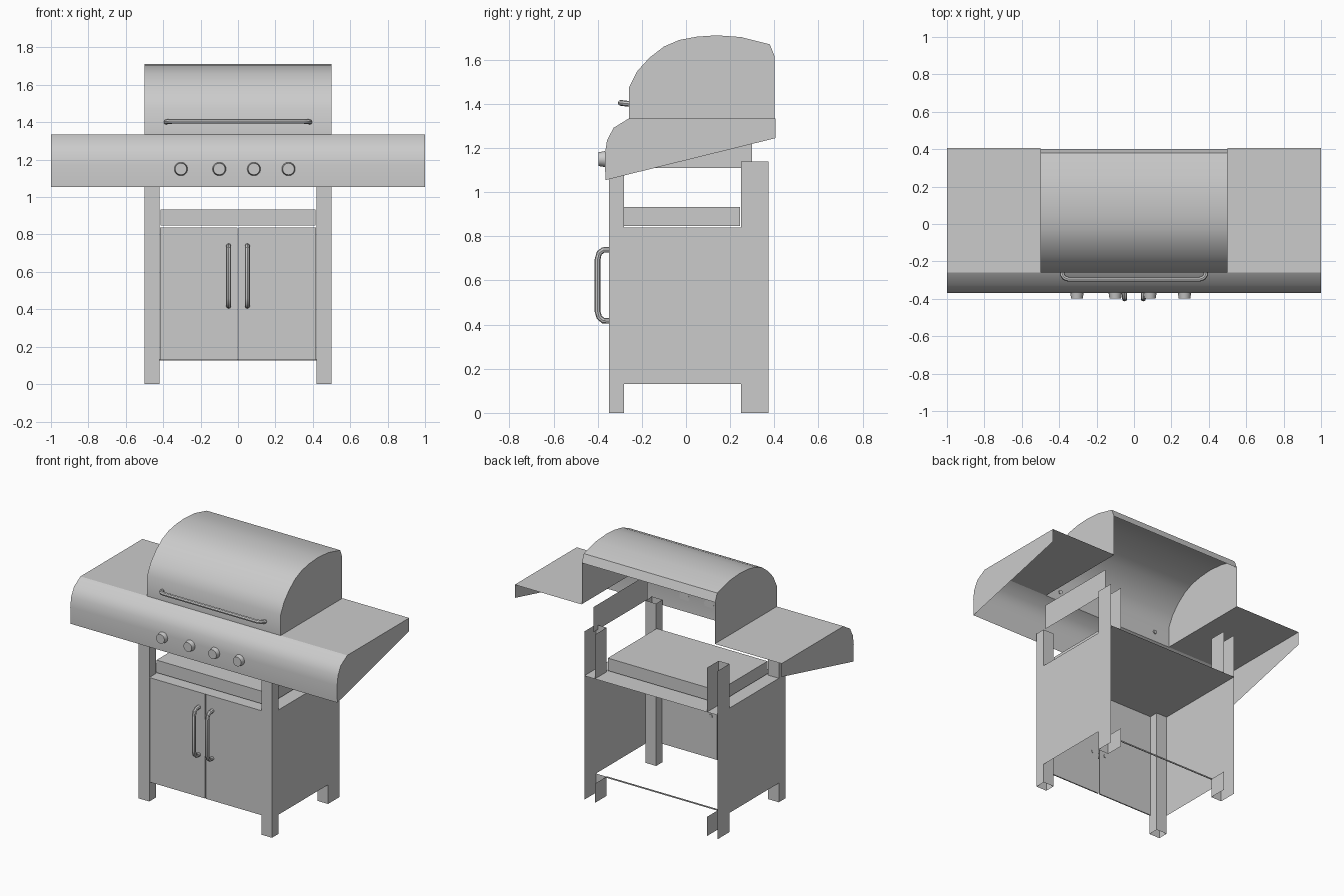
import bpy, bmesh, math
from mathutils import Vector

cube = bpy.data.objects.get("Cube")
if cube:
    bpy.data.objects.remove(cube, do_unlink=True)

steel = bpy.data.materials.new("brushed grey steel")
steel.use_nodes = True
GREY = (0.6, 0.6, 0.6, 1)
steel.diffuse_color = GREY
steel.node_tree.nodes["Principled BSDF"].inputs["Base Color"].default_value = GREY


def finish(name, bm, smooth=False):
    me = bpy.data.meshes.new(name)
    bm.to_mesh(me)
    bm.free()
    me.materials.append(steel)
    ob = bpy.data.objects.new(name, me)
    bpy.context.collection.objects.link(ob)
    if smooth:
        bpy.ops.object.select_all(action="DESELECT")
        ob.select_set(True)
        bpy.context.view_layer.objects.active = ob
        bpy.ops.object.shade_smooth_by_angle(angle=math.radians(35))
    return ob


def face(bm, pts):
    return bm.faces.new([bm.verts.new(p) for p in pts])


def sweep(bm, profile, x0, x1):
    """Sheet following a (y, z) profile, stretched from x0 to x1."""
    a = [bm.verts.new((x0, y, z)) for y, z in profile]
    b = [bm.verts.new((x1, y, z)) for y, z in profile]
    for i in range(len(profile) - 1):
        bm.faces.new((a[i], a[i + 1], b[i + 1], b[i]))


def side_face(bm, x, profile):
    face(bm, [(x, y, z) for y, z in profile])


def box(bm, x, y, z, skip=""):
    """Box from three ranges; skip lists the open sides."""
    (x0, x1), (y0, y1), (z0, z1) = sorted(x), y, z
    walls = {
        "l": [(x0, y1, z0), (x0, y0, z0), (x0, y0, z1), (x0, y1, z1)],
        "r": [(x1, y0, z0), (x1, y1, z0), (x1, y1, z1), (x1, y0, z1)],
        "f": [(x0, y0, z0), (x1, y0, z0), (x1, y0, z1), (x0, y0, z1)],
        "b": [(x1, y1, z0), (x0, y1, z0), (x0, y1, z1), (x1, y1, z1)],
        "d": [(x0, y1, z0), (x1, y1, z0), (x1, y0, z0), (x0, y0, z0)],
        "u": [(x0, y0, z1), (x1, y0, z1), (x1, y1, z1), (x0, y1, z1)],
    }
    for key, pts in walls.items():
        if key not in skip:
            face(bm, pts)


def tube(name, points, radius):
    """Round bar through the points, turned into a mesh."""
    cu = bpy.data.curves.new(name, "CURVE")
    cu.dimensions = "3D"
    cu.bevel_depth = radius
    cu.bevel_resolution = 2
    cu.use_fill_caps = True
    sp = cu.splines.new("POLY")
    sp.points.add(len(points) - 1)
    for p, co in zip(sp.points, points):
        p.co = (*co, 1)
    tmp = bpy.data.objects.new(name + "_path", cu)
    bpy.context.collection.objects.link(tmp)
    dg = bpy.context.evaluated_depsgraph_get()
    bm = bmesh.new()
    bm.from_mesh(tmp.evaluated_get(dg).to_mesh())
    bpy.data.objects.remove(tmp, do_unlink=True)
    finish(name, bm, True)


# Domed lid: rolled sheet with two end caps, open behind and below
dome = [(-.258, 1.335), (-.258, 1.475), (-.22, 1.55), (-.165, 1.61), (-.1, 1.66),
        (-.03, 1.69), (.05, 1.705), (.14, 1.711), (.25, 1.703), (.38, 1.67), (.402, 1.615)]
bm = bmesh.new()
sweep(bm, dome, -.5, .5)
for x in (-.5, .5):
    side_face(bm, x, dome + [(.402, 1.335)])
finish("lid", bm, True)

# Control console: rolled front running into the two side shelves
nose = [(-.365, 1.055), (-.368, 1.17), (-.358, 1.235), (-.328, 1.292), (-.258, 1.335)]
bm = bmesh.new()
sweep(bm, nose, -1, 1)
finish("console_front", bm, True)
for s, side in ((-1, "right"), (1, "left")):
    bm = bmesh.new()
    sweep(bm, [(-.258, 1.335), (.405, 1.335)], s * .5, s)
    side_face(bm, s, nose + [(.405, 1.335), (.405, 1.245)])
    finish(side + "_shelf", bm)

    # Cabinet side sheet
    bm = bmesh.new()
    side_face(bm, s * .5, [(-.35, .13), (.375, .13), (.375, .84), (-.35, .84)])
    finish(side + "_cabinet_side", bm)

    # Front leg: hollow square post
    bm = bmesh.new()
    box(bm, (s * .5, s * .42), (-.35, -.28), (0, 1.1), "du")
    finish(side + "_front_leg", bm)

    # Back leg: channel open to the rear, split into foot and upper post
    bm = bmesh.new()
    box(bm, (s * .5, s * .42), (.25, .375), (0, .13), "bdu")
    box(bm, (s * .5, s * .42), (.25, .375), (.84, 1.14), "bdu")
    finish(side + "_back_leg", bm)

    # Door
    bm = bmesh.new()
    box(bm, (s * .004, s * .418), (-.346, -.338), (.13, .838))
    finish(side + "_door", bm)

    # Door handle
    x = s * .05
    tube(side + "_door_handle",
         [(x, -.334, .74), (x, -.375, .738), (x, -.393, .725), (x, -.401, .695),
          (x, -.401, .46), (x, -.393, .433), (x, -.375, .418), (x, -.334, .416)], .013)

# Firebox side plate
bm = bmesh.new()
side_face(bm, .485, [(-.28, 1.11), (.3, 1.11), (.3, 1.28), (-.28, 1.28)])
finish("firebox_plate", bm)

# Cabinet top sheet, raised tray and rear bottom rail
bm = bmesh.new()
face(bm, [(-.5, -.35, .84), (.5, -.35, .84), (.5, .375, .84), (-.5, .375, .84)])
finish("cabinet_top", bm)
bm = bmesh.new()
box(bm, (-.415, .415), (-.28, .245), (.848, .933))
finish("tray", bm)
bm = bmesh.new()
box(bm, (-.42, .42), (.25, .256), (.125, .133))
finish("rear_rail", bm)

# Lid handle
half = [(.385, -.25, 1.4), (.383, -.272, 1.402), (.372, -.288, 1.404), (.35, -.296, 1.405)]
tube("lid_handle", half + [(-x, y, z) for x, y, z in reversed(half)], .013)

# Control knobs
for i, x in enumerate((-.305, -.1, .085, .27)):
    bm = bmesh.new()
    bmesh.ops.create_cone(bm, cap_ends=True, segments=24, radius1=.036, radius2=.031, depth=.03)
    for v in bm.verts:
        v.co = Vector((x + v.co.x, -.382 - v.co.z, 1.15 + v.co.y))
    finish(f"knob_{i + 1}", bm, True)
